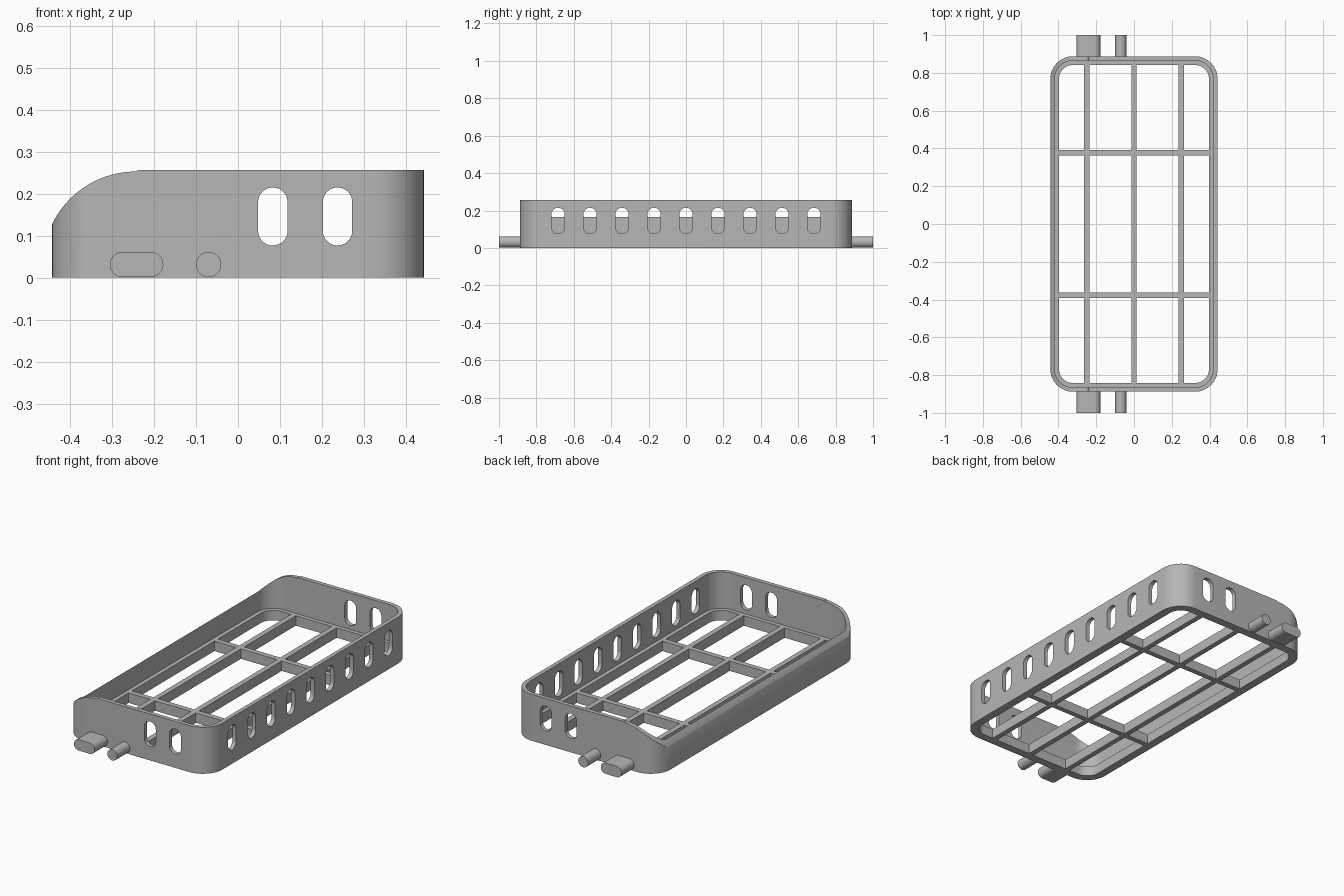
import bpy
import bmesh
from math import cos, sin, pi, radians, sqrt
from mathutils import Vector

if "Cube" in bpy.data.objects:
    bpy.data.objects.remove(bpy.data.objects["Cube"], do_unlink=True)

HALF_X, HALF_Y, HEIGHT = 0.443, 0.888, 0.257
CORNER, WALL, LEDGE = 0.12, 0.023, 0.023
FLOOR, BAR = 0.055, 0.029

grey = bpy.data.materials.new("plain grey")
grey.use_nodes = True
grey.diffuse_color = (0.47, 0.47, 0.47, 1)
grey.node_tree.nodes["Principled BSDF"].inputs["Base Color"].default_value = grey.diffuse_color


def rounded(hx, hy, r, cx=0, cy=0, steps=12):
    """Outline of a rounded rectangle, counter-clockwise."""
    pts = []
    for q, (sx, sy) in enumerate([(1, 1), (-1, 1), (-1, -1), (1, -1)]):
        for i in range(steps + 1):
            a = pi / 2 * (q + i / steps)
            pts.append((cx + sx * (hx - r) + r * cos(a), cy + sy * (hy - r) + r * sin(a)))
    return pts


def prism(bm, outline, place, low, high):
    """Solid made by sweeping an outline between two depths."""
    ends = [[bm.verts.new(place(u, v, d)) for u, v in outline] for d in (low, high)]
    n = len(outline)
    for i in range(n):
        j = (i + 1) % n
        bm.faces.new((ends[0][i], ends[0][j], ends[1][j], ends[1][i]))
    bm.faces.new(ends[0][::-1])
    bm.faces.new(ends[1])


def ring(bm, outer, inner, z0, z1):
    loops = [[bm.verts.new((x, y, z)) for x, y in o]
             for o, z in ((outer, z0), (outer, z1), (inner, z1), (inner, z0))]
    n = len(outer)
    for k in range(4):
        a, b = loops[k], loops[(k + 1) % 4]
        for i in range(n):
            j = (i + 1) % n
            bm.faces.new((a[i], a[j], b[j], b[i]))


def finish(bm, name, smooth=True):
    bmesh.ops.remove_doubles(bm, verts=bm.verts, dist=1e-5)
    bmesh.ops.recalc_face_normals(bm, faces=bm.faces)
    mesh = bpy.data.meshes.new(name)
    bm.to_mesh(mesh)
    bm.free()
    mesh.materials.append(grey)
    obj = bpy.data.objects.new(name, mesh)
    bpy.context.collection.objects.link(obj)
    if smooth:
        shade(obj)
    return obj


def activate(obj):
    bpy.ops.object.select_all(action="DESELECT")
    obj.select_set(True)
    bpy.context.view_layer.objects.active = obj


def shade(obj):
    activate(obj)
    bpy.ops.object.shade_smooth_by_angle(angle=radians(30))


def cut(obj, cutter):
    activate(obj)
    mod = obj.modifiers.new("cut", "BOOLEAN")
    mod.operation, mod.solver, mod.object = "DIFFERENCE", "EXACT", cutter
    bpy.ops.object.modifier_apply(modifier=mod.name)
    bpy.data.objects.remove(cutter, do_unlink=True)


def along_x(u, v, d):
    return Vector((d, u, v))


def along_y(u, v, d):
    return Vector((u, d, v))


def inset_outline(t):
    return rounded(HALF_X - t, HALF_Y - t, CORNER - t)


# Outer wall
bm = bmesh.new()
ring(bm, inset_outline(0), inset_outline(WALL), 0, HEIGHT)
wall = finish(bm, "outer_wall", smooth=False)

# Slots through the end walls and the left wall
bm = bmesh.new()
for x in (0.083, 0.237):
    prism(bm, rounded(0.035, 0.069, 0.0349, x, 0.146), along_y, -1, 1)
for i in range(-4, 5):
    prism(bm, rounded(0.035, 0.069, 0.0349, i * 0.171, 0.146), along_x, 0.35, 0.6)
cut(wall, finish(bm, "slot_cutter", smooth=False))

# Rounded-over top of the right side
radius, cx, cz = 0.222, -0.243, 0.031
arc = [(cx + radius * cos(a), cz + radius * sin(a))
       for a in (radians(90 + 75 * i / 28) for i in range(29))]
bm = bmesh.new()
prism(bm, [(cx + 0.006, 0.4), (cx + 0.006, HEIGHT + 0.001)] + arc + [(-0.6, arc[-1][1]), (-0.6, 0.4)],
      along_y, -1, 1)
cut(wall, finish(bm, "round_over_cutter", smooth=False))
shade(wall)

# Ledge inside the foot of the wall
bm = bmesh.new()
ring(bm, inset_outline(WALL), inset_outline(WALL + LEDGE), 0, FLOOR)
finish(bm, "floor_ledge")


def bar(name, x0, x1, y0, y1):
    bm = bmesh.new()
    prism(bm, [(x0, y0), (x1, y0), (x1, y1), (x0, y1)], lambda u, v, d: Vector((u, v, d)), 0, FLOOR)
    finish(bm, name, smooth=False)


# Floor grid: long bars, with cross bars fitted between them
in_x, in_y = HALF_X - WALL - LEDGE, HALF_Y - WALL - LEDGE
long_x = (-0.25, 0, 0.25)
for x in long_x:
    bar("long_bar", x - BAR / 2, x + BAR / 2, -in_y, in_y)
starts = [-in_x] + [x + BAR / 2 for x in long_x]
stops = [x - BAR / 2 for x in long_x] + [in_x]
for y in (-0.376, 0.376):
    for x0, x1 in zip(starts, stops):
        bar("cross_bar", x0, x1, y - BAR / 2, y + BAR / 2)

# Pegs on both ends
for side, end in ((-1, "front"), (1, "back")):
    low, high = sorted((side * (HALF_Y - 0.01), side))
    for name, x, hx in (("wide_peg", -0.2415, 0.0635), ("round_peg", -0.07, 0.03)):
        bm = bmesh.new()
        prism(bm, rounded(hx, 0.03, 0.03, x, 0.0315), along_y, low, high)
        finish(bm, end + "_" + name)
